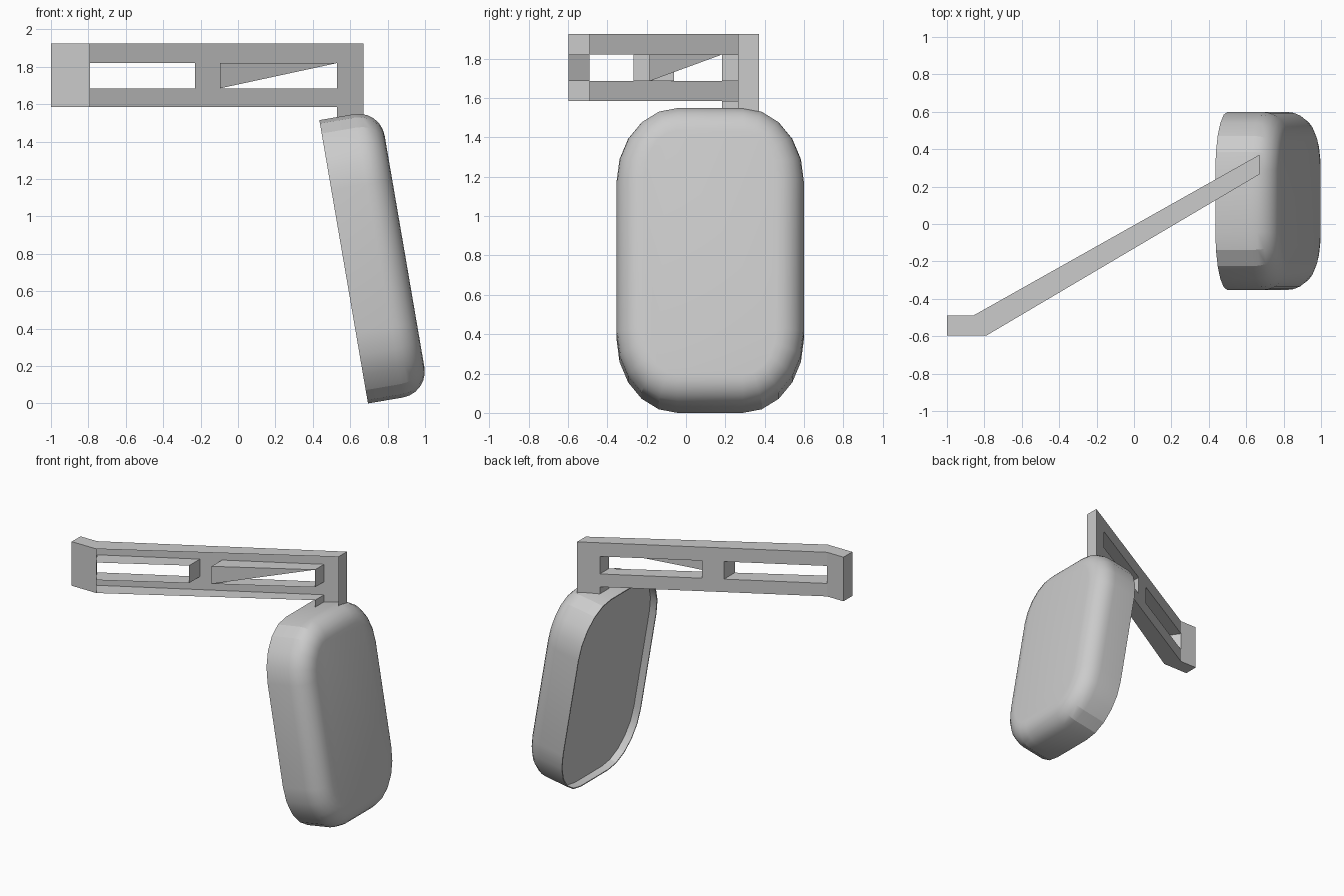
import bpy, bmesh, math

if "Cube" in bpy.data.objects:
    bpy.data.objects.remove(bpy.data.objects["Cube"])


def finish(name, bm, smooth=None):
    bmesh.ops.remove_doubles(bm, verts=bm.verts, dist=0.0005)
    bmesh.ops.recalc_face_normals(bm, faces=bm.faces)
    me = bpy.data.meshes.new(name)
    bm.to_mesh(me)
    bm.free()
    ob = bpy.data.objects.new(name, me)
    bpy.context.collection.objects.link(ob)
    if smooth:
        bpy.context.view_layer.objects.active = ob
        ob.select_set(True)
        bpy.ops.object.shade_smooth_by_angle(angle=math.radians(smooth))
        ob.select_set(False)
    return ob


def face(bm, pts):
    return bm.faces.new([bm.verts.new(p) for p in pts])


# Bracket arm: pierced back plate with walls, open towards the front
FRONT = [(-0.79, -0.597), (0.67, 0.265)]
BACK = [(-0.86, -0.49), (0.67, 0.37)]
XS = [None, -0.23, -0.095, 0.53, 0.67]      # None = the knee of the arm
ZS = [1.51, 1.585, 1.685, 1.82, 1.925]
SOLID = ["0001", "1111", "0101", "1111"]    # rows from the bottom up


def arm_point(i, j, line):
    (x0, y0), (x1, y1) = line
    x = x0 if XS[i] is None else XS[i]
    return (x, y0 + (y1 - y0) * (x - x0) / (x1 - x0), ZS[j])


def solid(c, r):
    return 0 <= c < 4 and 0 <= r < 4 and SOLID[r][c] == "1"


bm = bmesh.new()


def wall(a, b):
    face(bm, [arm_point(*a, FRONT), arm_point(*b, FRONT),
              arm_point(*b, BACK), arm_point(*a, BACK)])


for r in range(4):
    for c in range(4):
        if solid(c, r):
            face(bm, [arm_point(i, j, BACK) for i, j in
                      ((c, r), (c + 1, r), (c + 1, r + 1), (c, r + 1))])
for r in range(4):
    for i in range(1, 5):
        if solid(i - 1, r) != solid(i, r):
            wall((i, r), (i, r + 1))
for c in range(4):
    for j in range(5):
        if solid(c, j - 1) != solid(c, j):
            wall((c, j), (c + 1, j))
wall((0, 2), (0, 3))

# Mounting foot at the outer end of the arm
foot = [BACK[0], (-1, -0.49), (-1, -0.597), FRONT[0]]
zb, zt = ZS[1], ZS[4]
for a, b in zip(foot, foot[1:]):
    face(bm, [(*a, zb), (*b, zb), (*b, zt), (*a, zt)])
for z in (zb, zt):
    face(bm, [(*p, z) for p in foot])
finish("bracket_arm", bm)

# Triangular web across the inner opening
bm = bmesh.new()
face(bm, [arm_point(2, 2, FRONT), arm_point(3, 3, FRONT), arm_point(2, 3, FRONT)])
finish("bracket_web", bm)

# Mirror housing: rounded outline, lofted through rings and tilted
TILT = math.atan2(0.26, 1.515)
CA, SA = math.cos(TILT), math.sin(TILT)
LENGTH, HALF_W, DEPTH, ROUND = 1.537, 0.476, 0.33, 0.14


def ring(bm, d, inset):
    pts = []
    hw, hh = HALF_W - inset, LENGTH / 2 - inset
    ry, rh = 0.31 - inset, 0.38 - inset
    for q, (sy, sh) in enumerate(((1, 1), (-1, 1), (-1, -1), (1, -1))):
        for k in range(6):
            t = math.radians(90 * q + 18 * k)
            y = sy * (hw - ry) + ry * math.cos(t) + 0.123
            h = sh * (hh - rh) + rh * math.sin(t) + LENGTH / 2
            pts.append(bm.verts.new((0.695 + d * CA - h * SA, y, d * SA + h * CA)))
    return pts


def loft(bm, rings):
    for a, b in zip(rings, rings[1:]):
        for k in range(len(a)):
            n = (k + 1) % len(a)
            bm.faces.new((a[k], a[n], b[n], b[k]))


bm = bmesh.new()
rings = [ring(bm, 0.055, 0.008), ring(bm, 0, 0.008), ring(bm, 0, 0)]
for k in range(7):
    t = math.radians(15 * k)
    rings.append(ring(bm, DEPTH - ROUND + ROUND * math.sin(t), ROUND * (1 - math.cos(t))))
loft(bm, rings)
bm.faces.new(rings[-1])
bm.faces.new(rings[0])     # recessed mirror glass
finish("mirror_housing", bm, 17)
